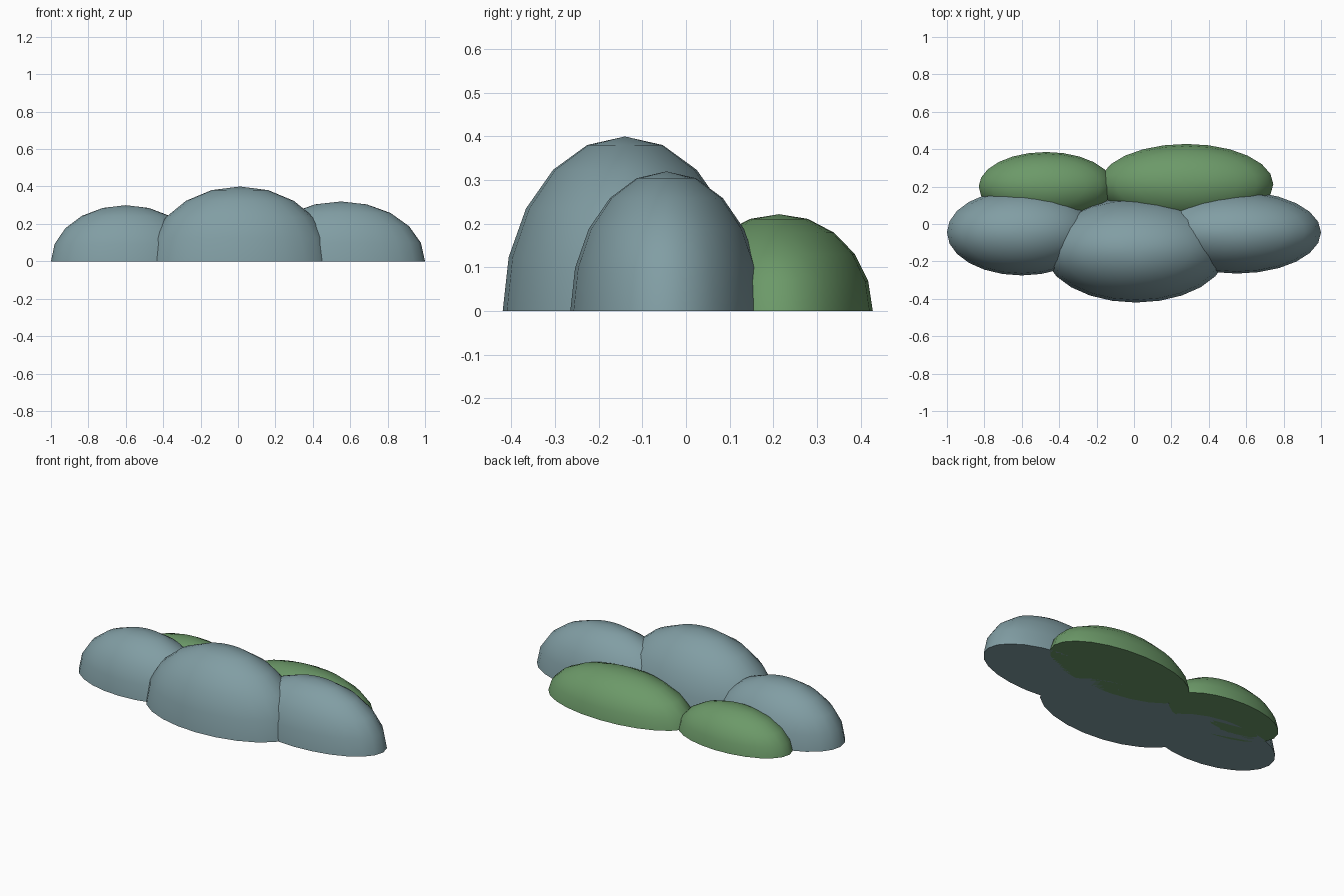
import bpy, bmesh
from math import radians

if "Cube" in bpy.data.objects:
    bpy.data.objects.remove(bpy.data.objects["Cube"], do_unlink=True)


def make_material(name, rgb):
    mat = bpy.data.materials.new(name)
    mat.use_nodes = True
    mat.diffuse_color = (*rgb, 1)
    mat.node_tree.nodes["Principled BSDF"].inputs["Base Color"].default_value = (*rgb, 1)
    return mat


def dome(name, x, y, size, mat):
    """Half ellipsoid with a flat closed base on the ground."""
    bm = bmesh.new()
    bmesh.ops.create_uvsphere(bm, u_segments=24, v_segments=10, radius=1)
    cut = bmesh.ops.bisect_plane(bm, geom=bm.verts[:] + bm.edges[:] + bm.faces[:], dist=0.001,
                                 plane_co=(0, 0, 0), plane_no=(0, 0, 1), clear_inner=True)
    rim = [e for e in cut["geom_cut"] if isinstance(e, bmesh.types.BMEdge)]
    if not rim:
        rim = [e for e in bm.edges if e.is_boundary]
    bmesh.ops.contextual_create(bm, geom=rim)
    bmesh.ops.scale(bm, vec=size, verts=bm.verts)
    bmesh.ops.recalc_face_normals(bm, faces=bm.faces)
    mesh = bpy.data.meshes.new(name)
    bm.to_mesh(mesh)
    bm.free()
    mesh.materials.append(mat)
    obj = bpy.data.objects.new(name, mesh)
    obj.location = (x, y, 0)
    bpy.context.collection.objects.link(obj)
    bpy.ops.object.select_all(action="DESELECT")
    obj.select_set(True)
    bpy.context.view_layer.objects.active = obj
    bpy.ops.object.shade_smooth_by_angle(angle=radians(50))


stone = make_material("blue_grey", (0.22, 0.34, 0.37))
leaf = make_material("leaf_green", (0.15, 0.32, 0.14))

# Front row of blue-grey mounds
dome("centre_mound", 0.01, -0.14, (0.49, 0.28, 0.40), stone)
dome("right_mound", -0.60, -0.045, (0.40, 0.23, 0.30), stone)
dome("left_mound", 0.55, -0.045, (0.45, 0.22, 0.32), stone)

# Back row of green mounds
dome("left_back_mound", 0.28, 0.213, (0.465, 0.215, 0.222), leaf)
dome("right_back_mound", -0.47, 0.20, (0.36, 0.185, 0.20), leaf)
